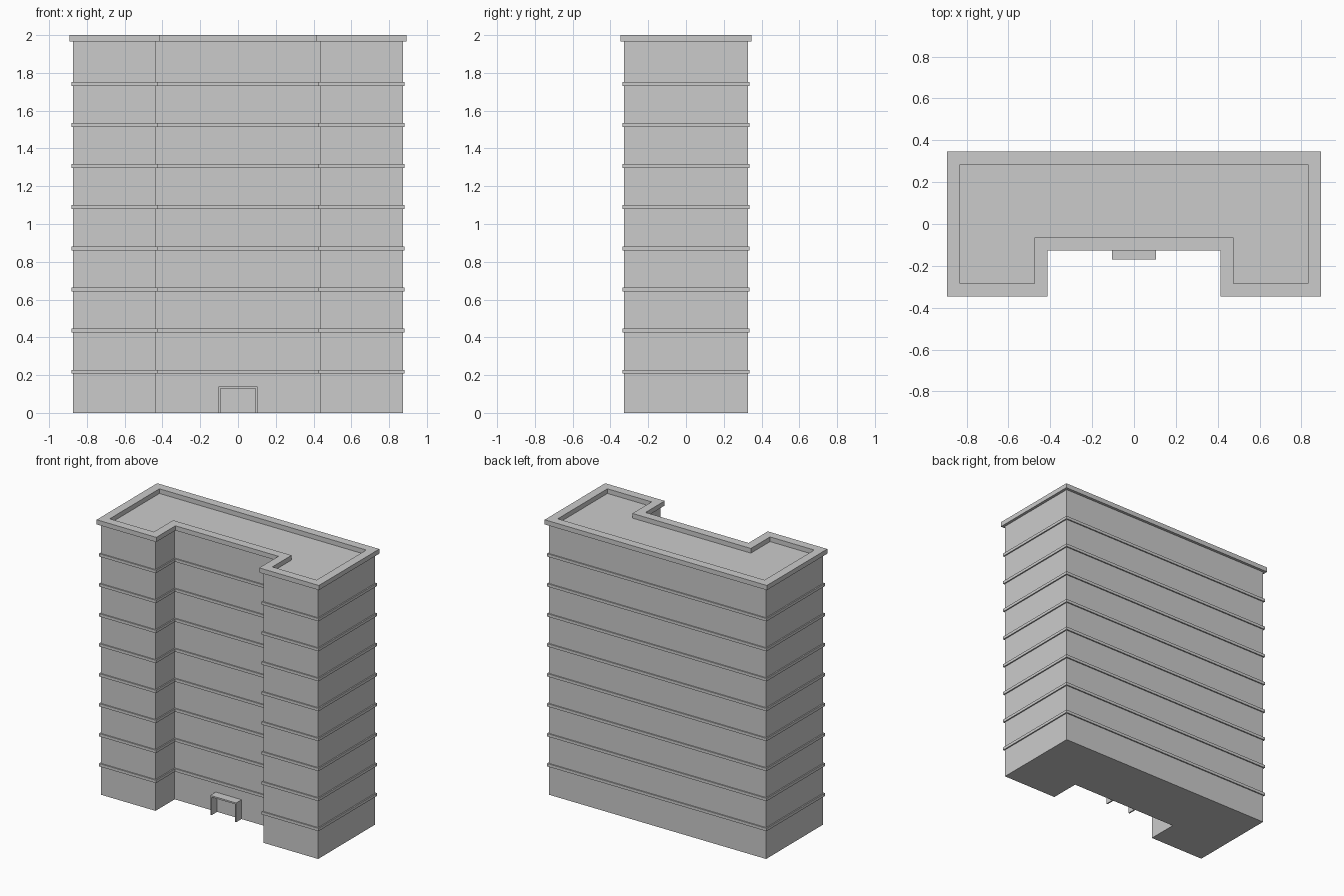
import bpy, bmesh

if "Cube" in bpy.data.objects:
    bpy.data.objects.remove(bpy.data.objects["Cube"])


def outline(d):
    """U-shaped floor plan, pushed outwards by d."""
    x, y, nx, ny = 0.873 + d, 0.327 + d, 0.434 - d, -0.107 - d
    return [(-x, -y), (-nx, -y), (-nx, ny), (nx, ny),
            (nx, -y), (x, -y), (x, y), (-x, y)]


def finish(name, bm):
    bmesh.ops.recalc_face_normals(bm, faces=bm.faces)
    mesh = bpy.data.meshes.new(name)
    bm.to_mesh(mesh)
    bm.free()
    ob = bpy.data.objects.new(name, mesh)
    bpy.context.collection.objects.link(ob)
    return ob


def prism(name, pts, z0, z1):
    bm = bmesh.new()
    face = bm.faces.new([bm.verts.new((x, y, z0)) for x, y in pts])
    new = bmesh.ops.extrude_face_region(bm, geom=[face], use_keep_orig=True)["geom"]
    bmesh.ops.translate(bm, vec=(0, 0, z1 - z0),
                        verts=[v for v in new if isinstance(v, bmesh.types.BMVert)])
    return finish(name, bm)


def ring(name, outer, inner, z0, z1):
    bm = bmesh.new()
    loops = [[bm.verts.new((x, y, z)) for x, y in outline(d)]
             for d, z in ((outer, z0), (outer, z1), (inner, z1), (inner, z0))]
    n = len(loops[0])
    for k in range(4):
        a, b = loops[k], loops[(k + 1) % 4]
        for i in range(n):
            j = (i + 1) % n
            bm.faces.new((a[i], a[j], b[j], b[i]))
    return finish(name, bm)


def rect(x0, x1, y0, y1):
    return [(x0, y0), (x1, y0), (x1, y1), (x0, y1)]


# Main U-shaped block
prism("building_body", outline(0), 0, 1.966)

# Thin ledges between the nine storeys
for i in range(1, 9):
    z = 0.2178 * i
    ring(f"floor_ledge_{i}", 0.009, -0.004, z - 0.0105, z + 0.0105)

# Roof parapet
ring("roof_parapet", 0.020, -0.042, 1.966, 2.0)

# Entrance porch: flat canopy on two side walls
prism("porch_canopy", rect(-0.104, 0.104, -0.17, -0.106), 0.130, 0.141)
for side, name in ((-1, "porch_wall_left"), (1, "porch_wall_right")):
    xa, xb = sorted((side * 0.093, side * 0.103))
    prism(name, rect(xa, xb, -0.169, -0.106), 0, 0.130)
